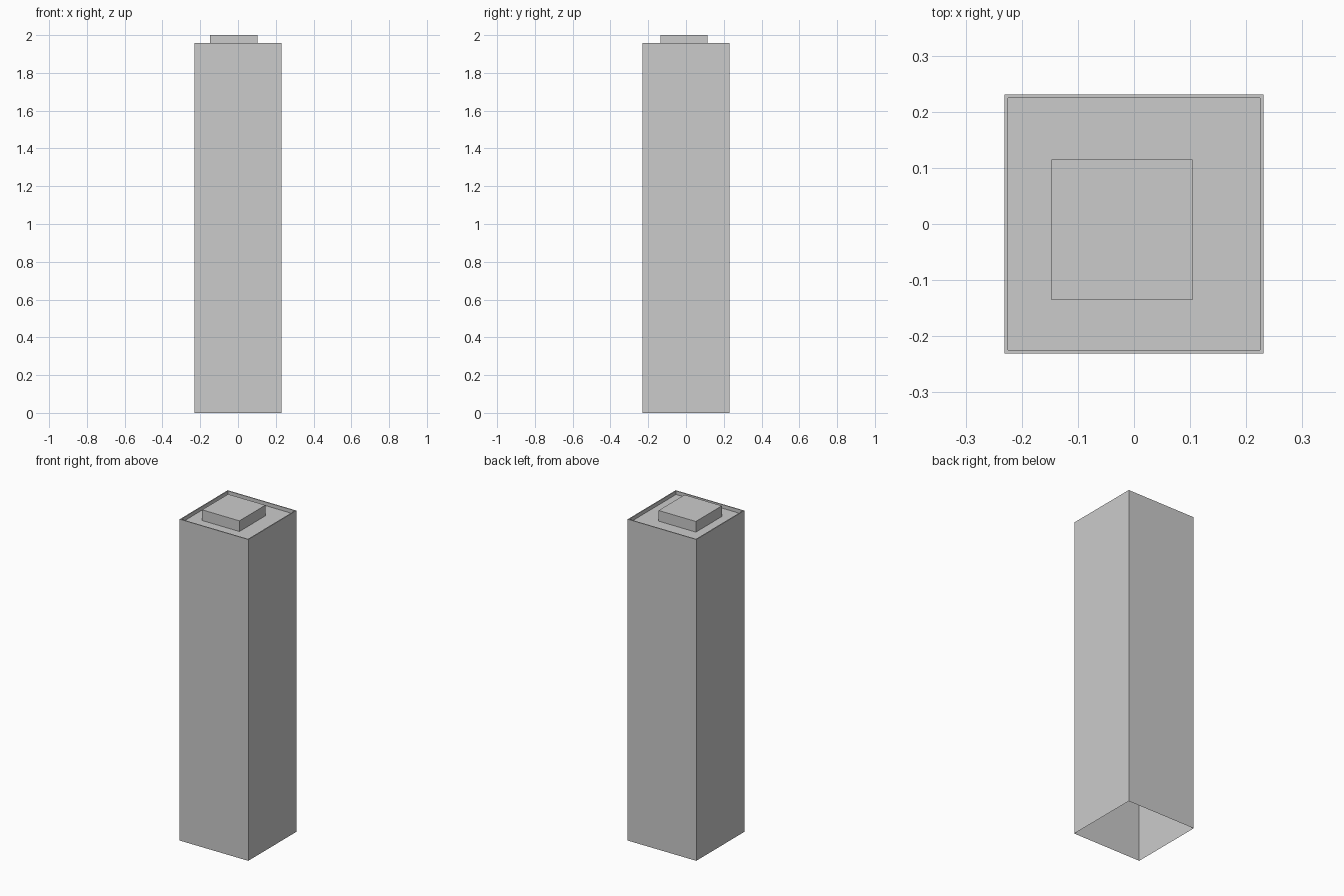
import bpy, bmesh

if "Cube" in bpy.data.objects:
    bpy.data.objects.remove(bpy.data.objects["Cube"])


def finish(bm, name):
    mesh = bpy.data.meshes.new(name)
    bm.to_mesh(mesh)
    bm.free()
    obj = bpy.data.objects.new(name, mesh)
    bpy.context.collection.objects.link(obj)
    return obj


def box(x0, x1, y0, y1, z0, z1):
    bm = bmesh.new()
    bmesh.ops.create_cube(bm, size=1)
    bmesh.ops.scale(bm, vec=(x1 - x0, y1 - y0, z1 - z0), verts=bm.verts)
    bmesh.ops.translate(bm, vec=((x0 + x1) / 2, (y0 + y1) / 2, (z0 + z1) / 2), verts=bm.verts)
    bm.normal_update()
    return bm


def drop_face(bm, direction):
    faces = [f for f in bm.faces if f.normal.z * direction > 0.9]
    bmesh.ops.delete(bm, geom=faces, context='FACES')


HALF, TOP, RIM, RECESS = 0.231, 1.957, 0.0085, 0.022

# Column shell: open underneath, thin rim around a sunken top
bm = box(-HALF, HALF, -HALF, HALF, 0, TOP)
drop_face(bm, -1)
top = [f for f in bm.faces if f.normal.z > 0.9]
bmesh.ops.inset_region(bm, faces=top, thickness=RIM)
inner = bmesh.ops.extrude_face_region(bm, geom=top)['geom']
bmesh.ops.translate(bm, vec=(0, 0, -RECESS),
                    verts=[v for v in inner if isinstance(v, bmesh.types.BMVert)])
bmesh.ops.delete(bm, geom=[f for f in top if f.is_valid], context='FACES')
bmesh.ops.recalc_face_normals(bm, faces=bm.faces)
finish(bm, "column_shell")

# Slightly off-centre cap block on the sunken top
bm = box(-0.147, 0.104, -0.135, 0.115, TOP - RECESS, 2.0)
drop_face(bm, -1)
finish(bm, "cap_block")
